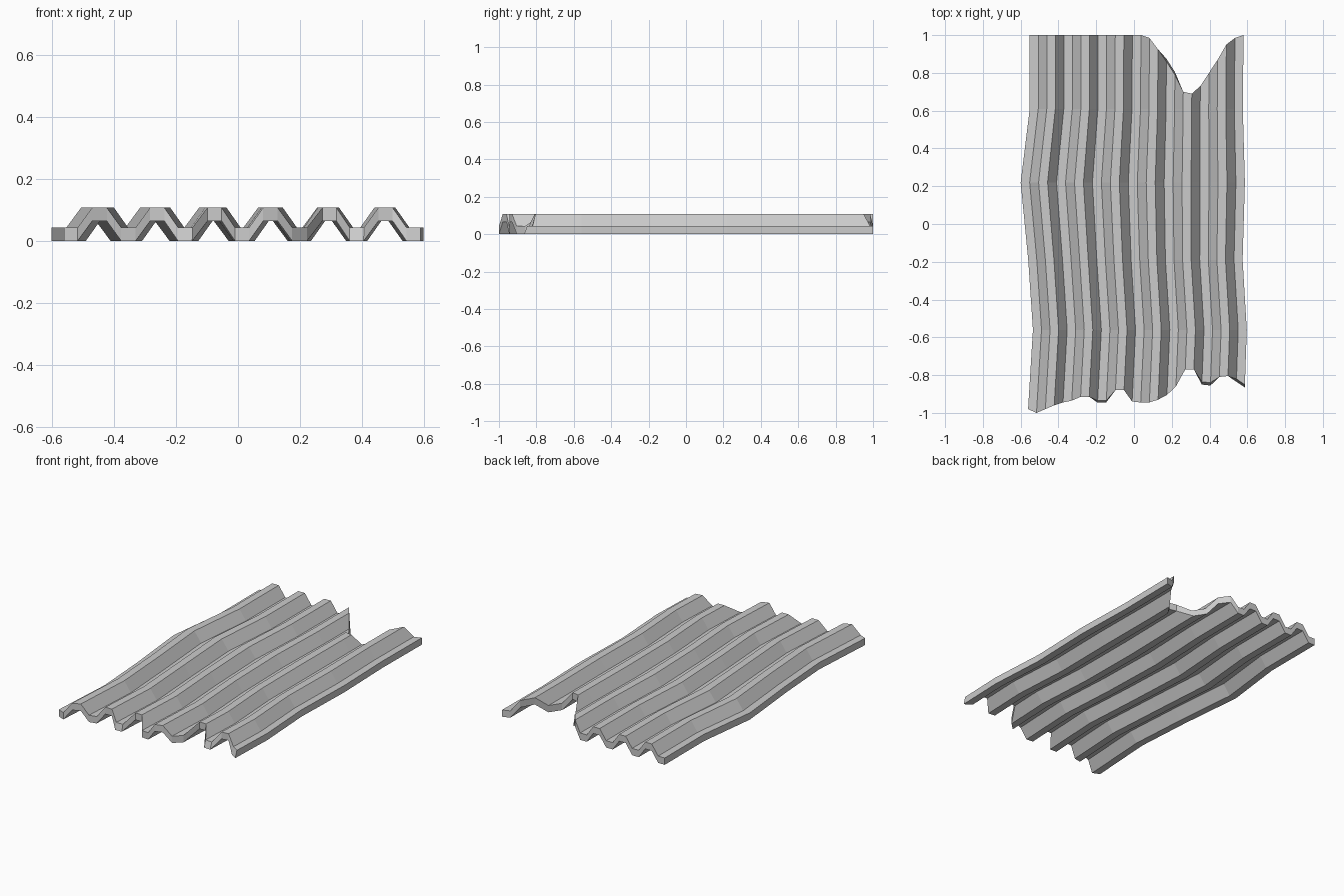
import bpy, bmesh

if "Cube" in bpy.data.objects:
    bpy.data.objects.remove(bpy.data.objects["Cube"])

COLS = 26
THICK = 0.043
LOW, HIGH = 0.043, 0.107

# side outline at each bend: (y, left x, right x)
BENDS = [(-1.0, -0.562, 0.582), (-0.56, -0.535, 0.597), (-0.19, -0.56, 0.575),
         (0.22, -0.60, 0.587), (0.61, -0.552, 0.576), (1.0, -0.552, 0.58)]

# ragged ends, one y per fold line
FRONT = [-.98, -1, -.98, -.96, -.945, -.935, -.915, -.915, -.935, -.935, -.88, -.88, -.94,
         -.945, -.945, -.93, -.905, -.86, -.77, -.77, -.835, -.84, -.81, -.805, -.82, -.85]
BACK = [1.0] * 14 + [.985, .925, .86, .79, .70, .69, .73, .80, .87, .95, .985, 1.0]
UNDER_FRONT = {8: -.01, 9: -.01, 20: -.015, 21: -.015, 24: -.015, 25: -.015}
UNDER_BACK = {16: .015, 17: .015}


def fold_x(col, y):
    """x of a fold line at height y, following the bent sides."""
    for (y0, l0, r0), (y1, l1, r1) in zip(BENDS, BENDS[1:]):
        if y <= y1:
            break
    t = (y - y0) / (y1 - y0)
    left, right = l0 + (l1 - l0) * t, r0 + (r1 - r0) * t
    return left + (right - left) * col / (COLS - 1)


bm = bmesh.new()


def layer(under):
    """Grid of vertices for the upper or lower skin."""
    grid = []
    for c in range(COLS):
        z = HIGH if c % 4 in (2, 3) else LOW
        f, b = FRONT[c], BACK[c]
        if under:
            z -= THICK
            f += UNDER_FRONT.get(c, 0)
            b += UNDER_BACK.get(c, 0)
        ys = [f] + [bend[0] for bend in BENDS[1:-1]] + [b]
        grid.append([bm.verts.new((fold_x(c, y), y, z)) for y in ys])
    return grid


# corrugated skins
top, bottom = layer(False), layer(True)
rows = len(BENDS)
for c in range(COLS - 1):
    for r in range(rows - 1):
        for g in (top, bottom):
            bm.faces.new((g[c][r], g[c + 1][r], g[c + 1][r + 1], g[c][r + 1]))
    # torn front and back rims
    for r in (0, rows - 1):
        bm.faces.new((top[c][r], top[c + 1][r], bottom[c + 1][r], bottom[c][r]))
# side rims
for c in (0, COLS - 1):
    for r in range(rows - 1):
        bm.faces.new((top[c][r], top[c][r + 1], bottom[c][r + 1], bottom[c][r]))

bmesh.ops.recalc_face_normals(bm, faces=bm.faces[:])
mesh = bpy.data.meshes.new("corrugated_sheet")
bm.to_mesh(mesh)
bm.free()
sheet = bpy.data.objects.new("corrugated_sheet", mesh)
bpy.context.collection.objects.link(sheet)
